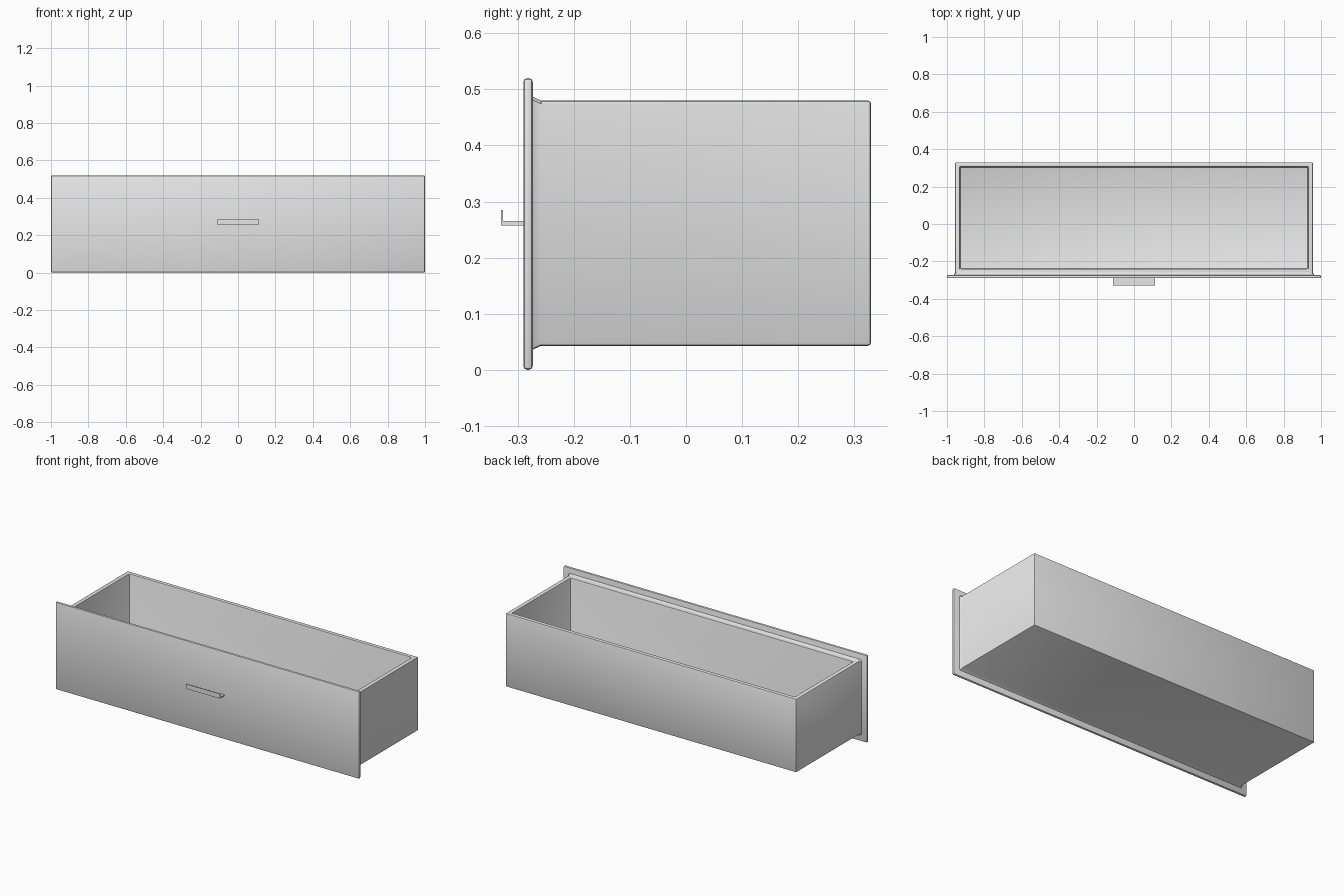
import bpy
import bmesh
from mathutils import Vector

cube = bpy.data.objects.get("Cube")
if cube:
    bpy.data.objects.remove(cube, do_unlink=True)

grey = bpy.data.materials.new("plain grey")
grey.use_nodes = True
GREY = (0.8, 0.8, 0.8, 1)
grey.diffuse_color = GREY
grey.node_tree.nodes["Principled BSDF"].inputs["Base Color"].default_value = GREY


def box(bm, low, high):
    """Add a box between two corners."""
    low, high = Vector(low), Vector(high)
    made = bmesh.ops.create_cube(bm, size=1)
    for v in made["verts"]:
        v.co = (low + high) / 2 + v.co * (high - low)


def finish(bm, name):
    bmesh.ops.recalc_face_normals(bm, faces=bm.faces)
    mesh = bpy.data.meshes.new(name)
    bm.to_mesh(mesh)
    bm.free()
    mesh.materials.append(grey)
    obj = bpy.data.objects.new(name, mesh)
    bpy.context.collection.objects.link(obj)
    bpy.ops.object.select_all(action="DESELECT")
    obj.select_set(True)
    bpy.context.view_layer.objects.active = obj
    bpy.ops.object.shade_smooth_by_angle(angle=0.5)


# Front panel with softened edges
bm = bmesh.new()
box(bm, (-1, -0.29, 0), (1, -0.273, 0.52))
bmesh.ops.bevel(bm, geom=bm.edges[:], offset=0.007, segments=2,
                profile=0.5, affect="EDGES")
finish(bm, "front_panel")

# Open drawer box: hollow the top, then soften the edges
FRONT = -0.258
bm = bmesh.new()
box(bm, (-0.957, FRONT, 0.043), (0.957, 0.33, 0.48))
bm.faces.ensure_lookup_table()
top = max(bm.faces, key=lambda f: f.calc_center_median().z)
bmesh.ops.inset_region(bm, faces=[top], thickness=0.01)
for v in top.verts:
    v.co.x = 0.93 if v.co.x > 0 else -0.93
    v.co.y = 0.305 if v.co.y > 0 else -0.24
floor = bmesh.ops.extrude_discrete_faces(bm, faces=[top])["faces"][0]
for v in floor.verts:
    v.co.z = 0.068
bmesh.ops.recalc_face_normals(bm, faces=bm.faces)
edges = [e for e in bm.edges
         if e.calc_face_angle(0) > 1
         and not all(abs(v.co.y - FRONT) < 0.001 for v in e.verts)]
bmesh.ops.bevel(bm, geom=edges, offset=0.006, segments=2,
                profile=0.5, affect="EDGES")

# Flare the front end of the box where it meets the panel
front = min(bm.faces, key=lambda f: f.calc_center_median().y)
flare = bmesh.ops.extrude_discrete_faces(bm, faces=[front])["faces"][0]
for v in flare.verts:
    v.co.y = -0.276
    v.co.x += 0.008 if v.co.x > 0 else -0.008
    v.co.z += 0.008 if v.co.z > 0.26 else -0.008
finish(bm, "drawer_box")

# Handle: a shelf with an upturned lip
bm = bmesh.new()
box(bm, (-0.113, -0.33, 0.257), (0.113, -0.288, 0.265))
shelf_front = min(bm.faces, key=lambda f: f.calc_center_median().y)
box(bm, (-0.113, -0.33, 0.265), (0.113, -0.326, 0.285))
finish(bm, "handle")
